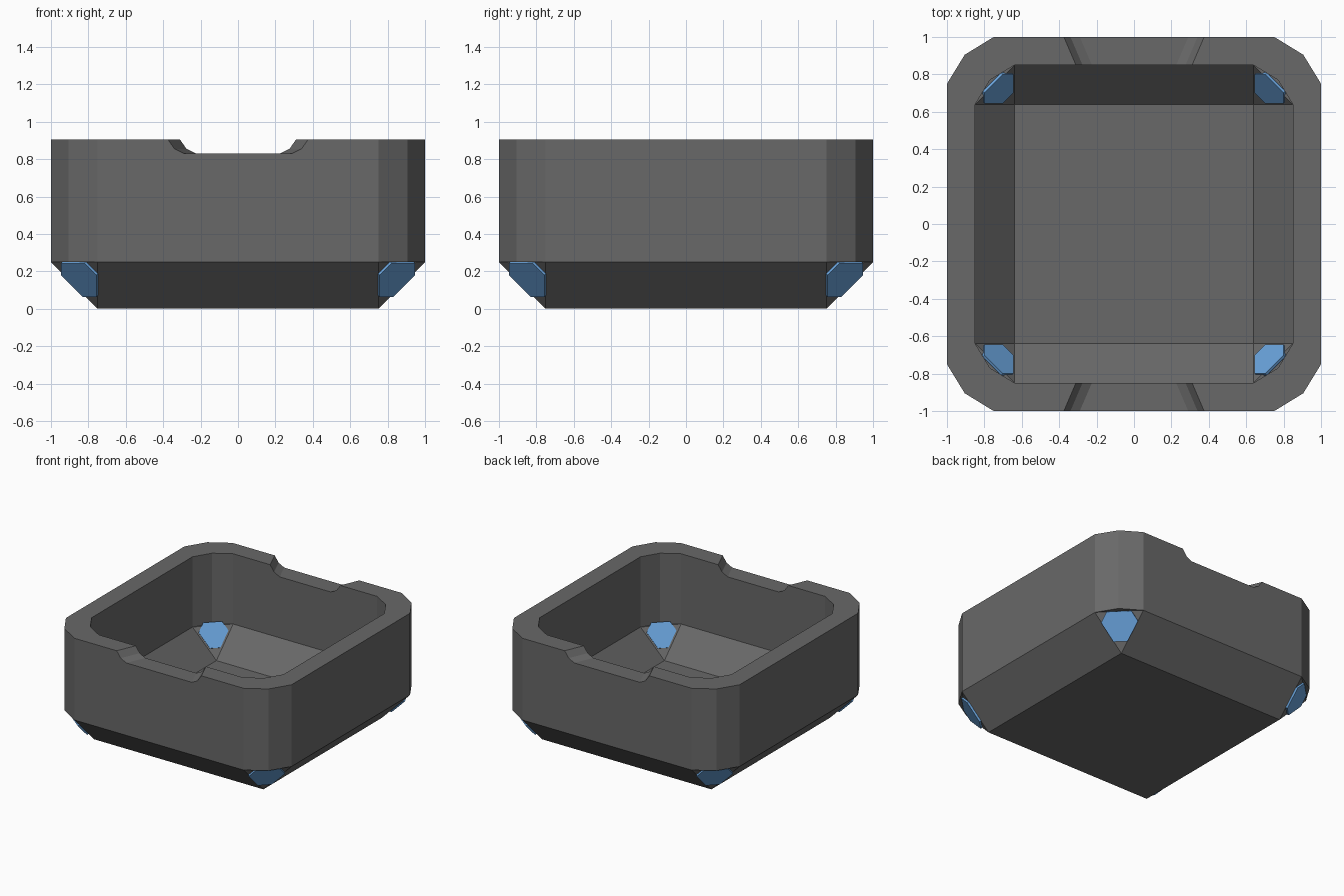
import bpy, bmesh
from mathutils import Vector

if "Cube" in bpy.data.objects:
    bpy.data.objects.remove(bpy.data.objects["Cube"])

def material(name, rgb):
    m = bpy.data.materials.new(name)
    m.diffuse_color = (*rgb, 1)
    m.use_nodes = True
    m.node_tree.nodes["Principled BSDF"].inputs["Base Color"].default_value = m.diffuse_color
    return m

GREY = material("dark grey", (0.14, 0.14, 0.14))
BLUE = material("light blue", (0.14, 0.36, 0.70))
QUADRANTS = [(1, 1), (-1, 1), (-1, -1), (1, -1)]   # counter-clockwise

def make(name, bm, mat=None):
    bmesh.ops.recalc_face_normals(bm, faces=bm.faces)
    me = bpy.data.meshes.new(name)
    bm.to_mesh(me)
    bm.free()
    ob = bpy.data.objects.new(name, me)
    bpy.context.collection.objects.link(ob)
    if mat:
        me.materials.append(mat)
    return ob

def skin(bm, side, mid, flat, z_floor, z_wall, z_top):
    """Square floor, sloped sides, flat triangular corners and 12-sided walls; returns top ring."""
    floor = [bm.verts.new((sx * flat, sy * flat, z_floor)) for sx, sy in QUADRANTS]
    rings = []
    for z in (z_wall, z_top):
        ring = []
        for sx, sy in QUADRANTS:
            pts = [(side, flat), (mid, mid), (flat, side)]
            if sx * sy < 0:
                pts.reverse()
            ring += [bm.verts.new((sx * x, sy * y, z)) for x, y in pts]
        rings.append(ring)
    low, top = rings
    bm.faces.new(floor)
    for i in range(4):
        a, b, c, d = (low[(3 * i + k) % 12] for k in range(4))
        bm.faces.new((floor[i], a, c))                       # corner triangle
        bm.faces.new((a, b, c))                              # small ledge
        bm.faces.new((floor[i], c, d, floor[(i + 1) % 4]))   # sloped side
    for i in range(12):
        j = (i + 1) % 12
        bm.faces.new((low[i], low[j], top[j], top[i]))
    return top

# Open tray body: outer skin, inner skin, rim between them
bm = bmesh.new()
outer = skin(bm, 1.0, 0.905, 0.75, 0.0, 0.25, 0.905)
inner = skin(bm, 0.85, 0.77, 0.638, 0.13, 0.342, 0.905)
for i in range(12):
    j = (i + 1) % 12
    bm.faces.new((outer[i], outer[j], inner[j], inner[i]))
tray = make("tray_body", bm, GREY)

# Flared notches cut through the front and back rim
half = [(0.375, 1.0), (0.375, 0.905), (0.34, 0.855), (0.29, 0.83)]
for s, label in ((-1, "front"), (1, "back")):
    bm = bmesh.new()
    loops = []
    for y in (1.05, 0.8):
        row = [(x - 0.43 * (1 - y), z) for x, z in half]
        row += [(-x, z) for x, z in reversed(row)]
        loops.append([bm.verts.new((x, s * y, z)) for x, z in row])
    a, b = loops
    bm.faces.new(a)
    bm.faces.new(b)
    for i in range(8):
        j = (i + 1) % 8
        bm.faces.new((a[i], a[j], b[j], b[i]))
    cutter = make(label + "_notch_cutter", bm)
    cutter.hide_render = True
    mod = tray.modifiers.new(label + "_notch", 'BOOLEAN')
    mod.operation, mod.solver, mod.object = 'DIFFERENCE', 'EXACT', cutter
    bpy.context.view_layer.objects.active = tray
    bpy.ops.object.modifier_apply(modifier=mod.name)
    bpy.data.objects.remove(cutter)

def corner_plate(name, pts, level, depth):
    """Six-sided plate on the plane x + y - z = level, repeated at all four corners."""
    bm = bmesh.new()
    push = Vector((1, 1, -1)).normalized() * depth
    hexagon = pts + [(y, x) for x, y in reversed(pts)]
    for sx, sy in QUADRANTS:
        face = [Vector((x, y, x + y - level)) for x, y in hexagon]
        a, b = ([bm.verts.new(((p + o).x * sx, (p + o).y * sy, (p + o).z)) for p in face]
                for o in (Vector(), push))
        bm.faces.new(a)
        bm.faces.new(b)
        for i in range(6):
            j = (i + 1) % 6
            bm.faces.new((a[i], a[j], b[j], b[i]))
    return make(name, bm, BLUE)

# Blue corner plates outside and inside
corner_plate("outer_corner_plates", [(0.757, 0.83), (0.757, 0.947), (0.82, 0.947)], 1.524, -0.016)
corner_plate("inner_corner_plates", [(0.645, 0.70), (0.645, 0.80), (0.702, 0.80)], 1.136, 0.016)
